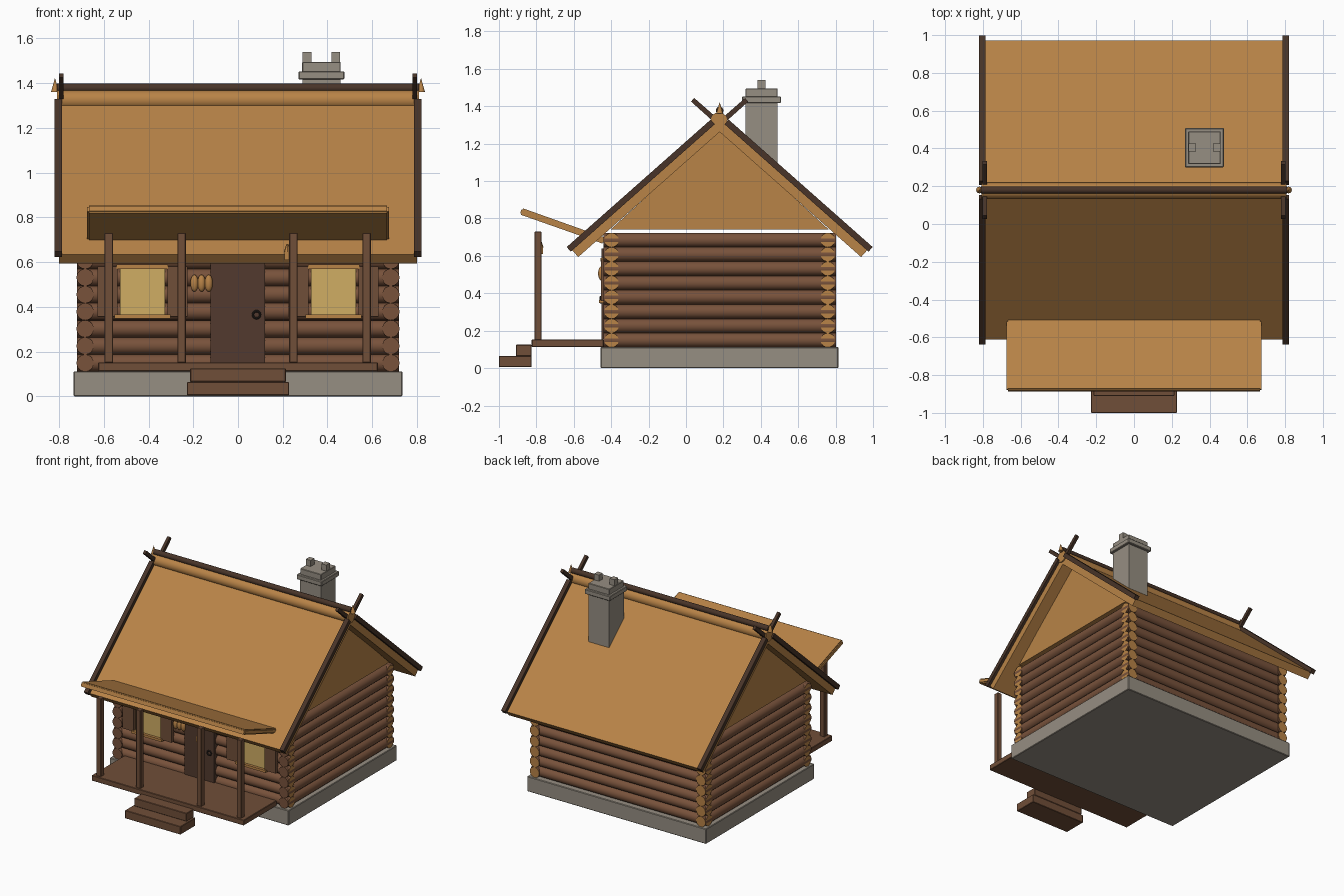
import bpy, bmesh, math
from mathutils import Vector, Matrix

if "Cube" in bpy.data.objects:
    bpy.data.objects.remove(bpy.data.objects["Cube"])

YC = 0.18                      # ridge line of the house
SL = math.radians(41.5)        # main roof pitch
APEX = 1.335                   # top of roof planes at the ridge


def mat(name, r, g, b):
    m = bpy.data.materials.new(name)
    lin = [((c / 255 + 0.055) / 1.055) ** 2.4 for c in (r, g, b)]
    m.diffuse_color = (*lin, 1)
    m.use_nodes = True
    m.node_tree.nodes["Principled BSDF"].inputs["Base Color"].default_value = m.diffuse_color
    return m


TAN = mat("light_wood", 184, 131, 71)
LOG = mat("log_brown", 120, 82, 59)
PLANK = mat("plank_brown", 112, 78, 56)
DARK = mat("dark_trim", 72, 52, 40)
DOOR = mat("door_brown", 82, 58, 46)
STONE = mat("stone_grey", 150, 142, 130)
GLASS = mat("warm_glass", 208, 174, 100)
IRON = mat("black_iron", 45, 38, 34)


def finish(name, bm, mats, smooth=False):
    bmesh.ops.recalc_face_normals(bm, faces=bm.faces)
    me = bpy.data.meshes.new(name)
    bm.to_mesh(me)
    bm.free()
    ob = bpy.data.objects.new(name, me)
    bpy.context.collection.objects.link(ob)
    for m in mats:
        me.materials.append(m)
    if smooth:
        bpy.ops.object.select_all(action='DESELECT')
        ob.select_set(True)
        bpy.context.view_layer.objects.active = ob
        bpy.ops.object.shade_smooth_by_angle(angle=math.radians(40))
    return ob


def box(name, x0, x1, y0, y1, z0, z1, m, bevel=0.0):
    bm = bmesh.new()
    bmesh.ops.create_cube(bm, size=1)
    for v in bm.verts:
        v.co = Vector(((x0 + x1) / 2 + v.co.x * (x1 - x0),
                       (y0 + y1) / 2 + v.co.y * (y1 - y0),
                       (z0 + z1) / 2 + v.co.z * (z1 - z0)))
    if bevel:
        bmesh.ops.bevel(bm, geom=bm.edges[:], offset=bevel, segments=1, affect='EDGES')
    return finish(name, bm, [m])


def prism(name, pts, x0, x1, m, bevel=0.0):
    """Extrude a (y, z) outline along x."""
    bm = bmesh.new()
    f = bm.faces.new([bm.verts.new((x0, y, z)) for y, z in pts])
    r = bmesh.ops.extrude_face_region(bm, geom=[f])
    bmesh.ops.translate(bm, vec=(x1 - x0, 0, 0),
                        verts=[v for v in r['geom'] if isinstance(v, bmesh.types.BMVert)])
    if bevel:
        bmesh.ops.bevel(bm, geom=bm.edges[:], offset=bevel, segments=2, affect='EDGES')
    return finish(name, bm, [m])


def add_rod(bm, a, b, r, r2=None, seg=18):
    a, b = Vector(a), Vector(b)
    d = b - a
    mx = Matrix.Translation((a + b) / 2) @ d.to_track_quat('Z', 'Y').to_matrix().to_4x4()
    bmesh.ops.create_cone(bm, cap_ends=True, segments=seg, radius1=r,
                          radius2=r if r2 is None else r2, depth=d.length, matrix=mx)


def rod(name, a, b, r, m, r2=None, seg=18):
    bm = bmesh.new()
    add_rod(bm, a, b, r, r2, seg)
    return finish(name, bm, [m], True)


def slope_pts(side, d0, d1, n0, n1):
    """Outline of a strip on the roof plane: d = run from ridge, n = offset along normal."""
    out = []
    for d, n in ((d0, n0), (d1, n0), (d1, n1), (d0, n1)):
        run = d + n * math.sin(SL)
        out.append((YC + side * run, APEX - d * math.tan(SL) + n * math.cos(SL)))
    return out


# foundation
box("foundation", -0.735, 0.735, -0.457, 0.815, 0, 0.112, STONE, 0.004)

# log walls with pale end grain
for name, axis in (("long_wall_logs", 0), ("side_wall_logs", 1)):
    bm = bmesh.new()
    for i in range(8):
        z = 0.149 + i * 0.0765
        for s in (-1, 1):
            if axis == 0:
                add_rod(bm, (-0.72, YC + s * 0.578, z), (0.72, YC + s * 0.578, z), 0.0385)
            else:
                add_rod(bm, (s * 0.683, -0.442, z), (s * 0.683, 0.802, z), 0.0385)
    bmesh.ops.recalc_face_normals(bm, faces=bm.faces)
    for f in bm.faces:
        n = f.normal[axis]
        if abs(n) > 0.9 and not (axis == 1 and n < 0):
            f.material_index = 1
    finish(name, bm, [LOG, TAN], True)

# gable ends
for s, tag in ((-1, "left"), (1, "right")):
    prism(tag + "_gable", [(YC - 0.582, 0.742), (YC + 0.582, 0.742), (YC, 1.275)],
          s * 0.66, s * 0.71, TAN)

# main roof, rake boards and crossed horns
for side, tag in ((-1, "front"), (1, "back")):
    prism(tag + "_roof", slope_pts(side, 0.0, 0.792, 0, -0.054), -0.80, 0.80, TAN)
    for s, lr in ((-1, "left"), (1, "right")):
        prism(f"{tag}_{lr}_rake_board", slope_pts(side, 0.03, 0.80, -0.006, 0.027),
              s * 0.787, s * 0.82, DARK)
        prism(f"{tag}_{lr}_horn", [(YC + side * y, z) for y, z in
              ((0.0, 1.325), (0.0, 1.288), (0.153, 1.425), (0.136, 1.444))],
              s * 0.779, s * 0.801, DARK)

# ridge log, ridge pole and finials
rod("ridge_log", (-0.808, YC - 0.004, 1.325), (0.808, YC - 0.004, 1.325), 0.043, TAN, seg=24)
rod("ridge_pole", (-0.81, YC, 1.378), (0.81, YC, 1.378), 0.02, DARK)
for s, tag in ((-1, "left"), (1, "right")):
    rod(tag + "_finial", (s * 0.818, YC, 1.36), (s * 0.818, YC, 1.42), 0.018, TAN, 0.001, 12)

# chimney
CX, CY = 0.373, 0.404
box("chimney_shaft", CX - 0.085, CX + 0.085, CY - 0.086, CY + 0.086, 1.0, 1.42, STONE)
box("chimney_cap", CX - 0.103, CX + 0.103, CY - 0.104, CY + 0.104, 1.417, 1.453, STONE, 0.004)
box("chimney_crown", CX - 0.086, CX + 0.086, CY - 0.086, CY + 0.086, 1.45, 1.495, STONE, 0.003)
for s, tag in ((-1, "left"), (1, "right")):
    box(tag + "_chimney_pot", CX + s * 0.064 - 0.02, CX + s * 0.064 + 0.02,
        CY - 0.021, CY + 0.021, 1.49, 1.54, STONE)

# porch deck, steps, posts and roof
box("porch_deck", -0.625, 0.625, -0.825, -0.44, 0.112, 0.152, PLANK, 0.003)
box("upper_step", -0.214, 0.214, -0.91, -0.825, 0.065, 0.125, PLANK, 0.003)
box("lower_step", -0.228, 0.228, -1.0, -0.825, 0.005, 0.065, PLANK, 0.003)
for i, x in enumerate((-0.578, -0.252, 0.248, 0.575)):
    box(f"porch_post_{i + 1}", x - 0.019, x + 0.019, -0.81, -0.772, 0.15, 0.73, PLANK, 0.003)
prism("porch_roof", [(-0.877, 0.856), (-0.43, 0.697), (-0.441, 0.664), (-0.889, 0.822)],
      -0.674, 0.674, TAN, 0.007)

# door with ring handle
box("door", -0.124, 0.12, -0.452, -0.40, 0.152, 0.64, DOOR)
bpy.ops.mesh.primitive_torus_add(location=(0.083, -0.457, 0.365), rotation=(math.pi / 2, 0, 0),
                                 major_radius=0.016, minor_radius=0.005,
                                 major_segments=20, minor_segments=8)
ring = bpy.context.object
ring.name = "door_ring"
ring.data.materials.append(IRON)
bpy.ops.object.shade_smooth_by_angle()

# windows with sills, lintels and shutters
for s, tag in ((-1, "left"), (1, "right")):
    c = s * 0.427
    box(tag + "_window_glass", c - 0.101, c + 0.101, -0.446, -0.438, 0.365, 0.572, GLASS)
    box(tag + "_window_sill", c - 0.125, c + 0.125, -0.466, -0.43, 0.347, 0.365, TAN)
    box(tag + "_window_lintel", c - 0.115, c + 0.115, -0.456, -0.43, 0.57, 0.59, TAN)
    for k, lr in ((-1, "outer"), (1, "inner")):
        h = c - s * k * 0.156
        box(f"{tag}_{lr}_shutter", h - 0.045, h + 0.045, -0.455, -0.43, 0.358, 0.58, PLANK)

# hanging bundle beside the door
for i in range(3):
    bm = bmesh.new()
    bmesh.ops.create_uvsphere(bm, u_segments=16, v_segments=10, radius=1)
    for v in bm.verts:
        v.co = Vector((-0.195 + i * 0.032 + v.co.x * 0.018, -0.452 + v.co.y * 0.018,
                       0.506 + v.co.z * 0.038))
    finish(f"hanging_bundle_{i + 1}", bm, [TAN], True)

# post lantern
box("lantern_body", 0.208, 0.234, -0.79, -0.765, 0.61, 0.645, TAN)
rod("lantern_roof", (0.221, -0.778, 0.645), (0.221, -0.778, 0.682), 0.017, TAN, 0.004, 8)
